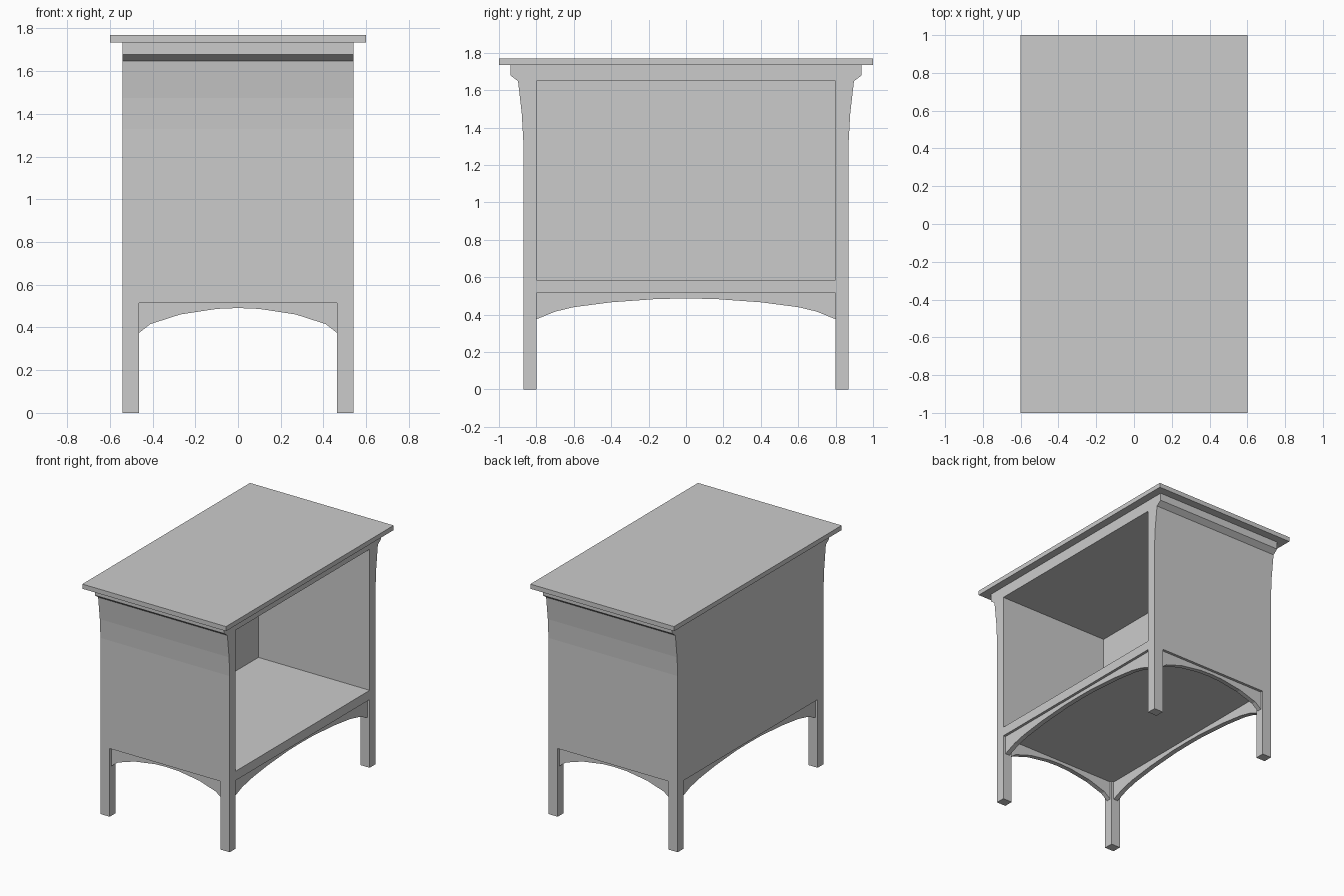
import bpy

if "Cube" in bpy.data.objects:
    bpy.data.objects.remove(bpy.data.objects["Cube"])


def extrude(name, outline, start, end, axis):
    """Solid from a 2D outline in (u, z), extruded along x or y."""
    place = (lambda u, z, d: (d, u, z)) if axis == 'x' else (lambda u, z, d: (u, d, z))
    n = len(outline)
    verts = [place(u, z, d) for d in (start, end) for u, z in outline]
    faces = [list(range(n)), list(range(2 * n - 1, n - 1, -1))]
    faces += [[i, i + n, (i + 1) % n + n, (i + 1) % n] for i in range(n)]
    mesh = bpy.data.meshes.new(name)
    mesh.from_pydata(verts, [], faces)
    obj = bpy.data.objects.new(name, mesh)
    bpy.context.collection.objects.link(obj)
    # consistent outward normals
    import bmesh
    bm = bmesh.new()
    bm.from_mesh(mesh)
    bmesh.ops.recalc_face_normals(bm, faces=bm.faces)
    bm.to_mesh(mesh)
    bm.free()
    return obj


def box(name, x0, x1, y0, y1, z0, z1):
    return extrude(name, [(x0, z0), (x1, z0), (x1, z1), (x0, z1)], y0, y1, 'y')


W = 0.54       # half width of the body
LEG_X = 0.463  # inner faces of the legs
LEG_Y = 0.80
OUT_Y = 0.87
UNDER, FLOOR, CEIL, RAIL = 0.515, 0.585, 1.65, 1.735

# Table top and carcass
box("table_top", -0.6, 0.6, -1, 1, RAIL, 1.77)
box("shelf", -W, W, -LEG_Y, LEG_Y, UNDER, FLOOR)
box("top_rail", -W, W, -LEG_Y, LEG_Y, CEIL, RAIL)
box("back_panel", -W, -0.39, -LEG_Y, LEG_Y, FLOOR, CEIL)

# Outer profile of an end panel with flared cornice, and half arches of the aprons
flare = [(LEG_Y, UNDER), (OUT_Y, UNDER), (OUT_Y, 1.33), (0.878, 1.475),
         (0.898, 1.648), (0.938, 1.678), (0.938, RAIL), (LEG_Y, RAIL)]
end_arch = [(LEG_X, 0.375), (0.41, 0.416), (0.27, 0.461), (0.1, 0.487), (0, 0.491)]
side_arch = [(LEG_Y, 0.375), (0.7, 0.416), (0.6, 0.44), (0.4, 0.466), (0.15, 0.484), (0, 0.486)]


def apron(name, arch, start, end, axis):
    w = arch[0][0]
    mirrored = [(-u, z) for u, z in reversed(arch[:-1])]
    extrude(name, arch + mirrored + [(-w, UNDER), (w, UNDER)], start, end, axis)


for s, end in ((-1, "front"), (1, "rear")):
    # End panel and recessed arched apron
    extrude(end + "_end_panel", [(s * y, z) for y, z in flare], -W, W, 'x')
    apron(end + "_apron", end_arch, s * 0.815, s * 0.85, 'y')
    side = "left" if s < 0 else "right"
    apron(side + "_apron", side_arch, s * 0.483, s * 0.52, 'x')
    # Legs
    for t, leg_side in ((-1, "left"), (1, "right")):
        x0, x1 = sorted((t * LEG_X, t * W))
        y0, y1 = sorted((s * LEG_Y, s * OUT_Y))
        box(f"{end}_{leg_side}_leg", x0, x1, y0, y1, 0, UNDER)
